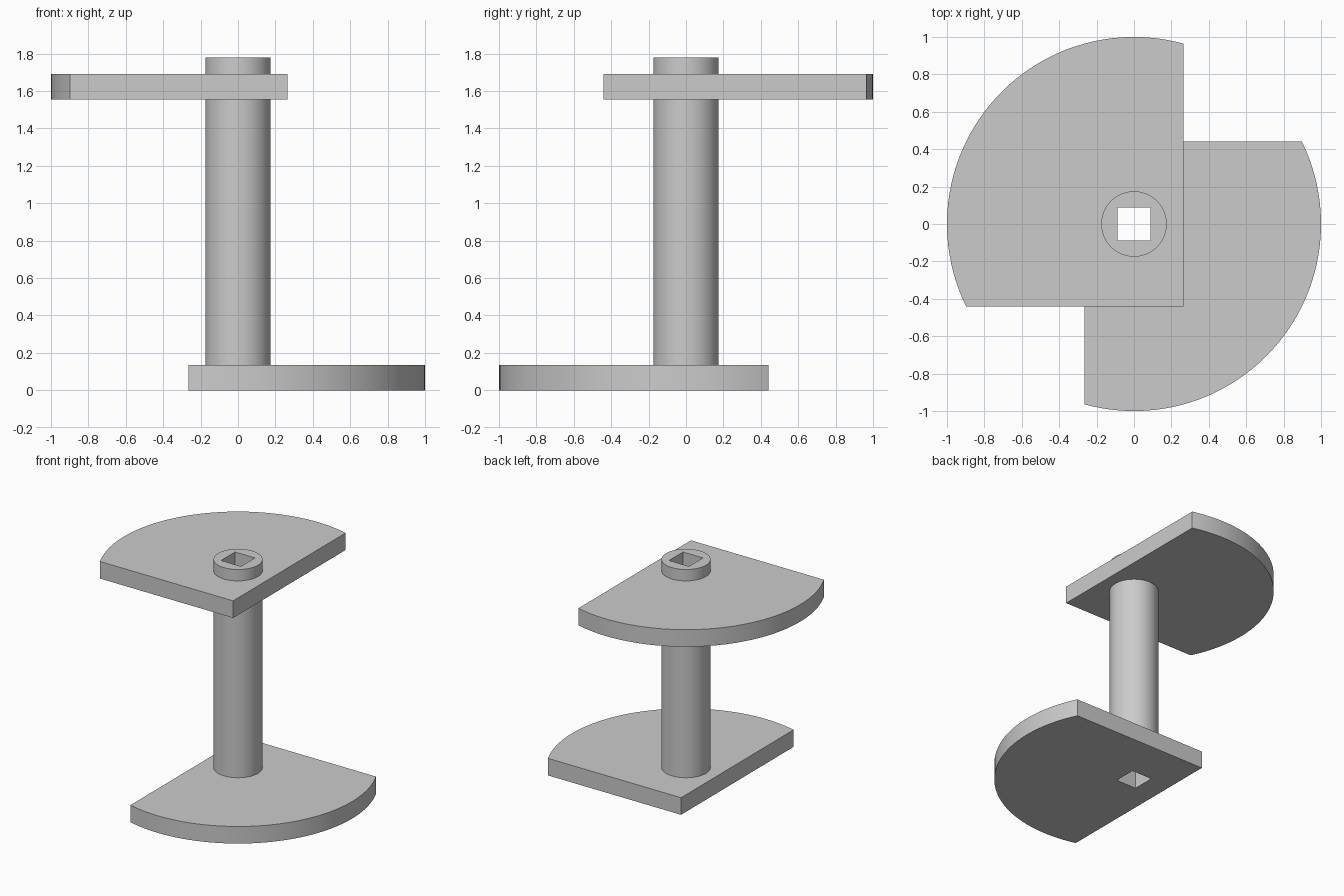
import bpy
import bmesh
from math import acos, asin, cos, pi, sin, tau

if "Cube" in bpy.data.objects:
    bpy.data.objects.remove(bpy.data.objects["Cube"], do_unlink=True)

RADIUS = 1.0
SIDE_X, SIDE_Y = 0.265, 0.44      # offsets of the two straight plate edges
THICK = 0.135
HEIGHT = 1.78
SHAFT_R = 0.175
BORE = 0.0875                     # half width of the square bore

grey = bpy.data.materials.new("plain grey")
grey.use_nodes = True
colour = (0.6, 0.6, 0.6, 1)
grey.diffuse_color = colour
grey.node_tree.nodes["Principled BSDF"].inputs["Base Color"].default_value = colour


def prism(name, outline, z0, z1):
    """Extrude a counter-clockwise outline between two heights."""
    bm = bmesh.new()
    base = bm.faces.new([bm.verts.new((x, y, z0)) for x, y in outline])
    top = bmesh.ops.extrude_face_region(bm, geom=[base])["geom"]
    verts = [v for v in top if isinstance(v, bmesh.types.BMVert)]
    bmesh.ops.translate(bm, verts=verts, vec=(0, 0, z1 - z0))
    bmesh.ops.recalc_face_normals(bm, faces=bm.faces)
    mesh = bpy.data.meshes.new(name)
    bm.to_mesh(mesh)
    bm.free()
    mesh.materials.append(grey)
    obj = bpy.data.objects.new(name, mesh)
    bpy.context.collection.objects.link(obj)
    return obj


def arc(start, end, steps, radius):
    angles = [start + (end - start) * i / steps for i in range(steps + 1)]
    return [(radius * cos(a), radius * sin(a)) for a in angles]


def combine(target, other, operation):
    """Apply a boolean and remove the helper object."""
    mod = target.modifiers.new("join", "BOOLEAN")
    mod.operation = operation
    mod.solver = "EXACT"
    mod.object = other
    bpy.context.view_layer.objects.active = target
    bpy.ops.object.modifier_apply(modifier=mod.name)
    bpy.data.objects.remove(other, do_unlink=True)


# Cam plate outline: a disc cut by two straight edges meeting at a corner
upper = arc(acos(SIDE_X), pi + asin(SIDE_Y), 48, RADIUS) + [(SIDE_X, -SIDE_Y)]
lower = [(-x, -y) for x, y in upper]

# Shaft with the two opposed plates fused on
spool = prism("shaft_with_plates", arc(0, tau, 48, SHAFT_R)[:-1], THICK / 2, HEIGHT)
combine(spool, prism("lower_plate", lower, 0, THICK), "UNION")
combine(spool, prism("upper_plate", upper, 1.555, 1.69), "UNION")

# Square bore right through
square = [(-BORE, -BORE), (BORE, -BORE), (BORE, BORE), (-BORE, BORE)]
combine(spool, prism("bore_cutter", square, -0.2, HEIGHT + 0.2), "DIFFERENCE")

# Smooth curved walls, sharp rims
bpy.ops.object.select_all(action="DESELECT")
spool.select_set(True)
bpy.context.view_layer.objects.active = spool
bpy.ops.object.shade_smooth_by_angle(angle=pi / 6)
